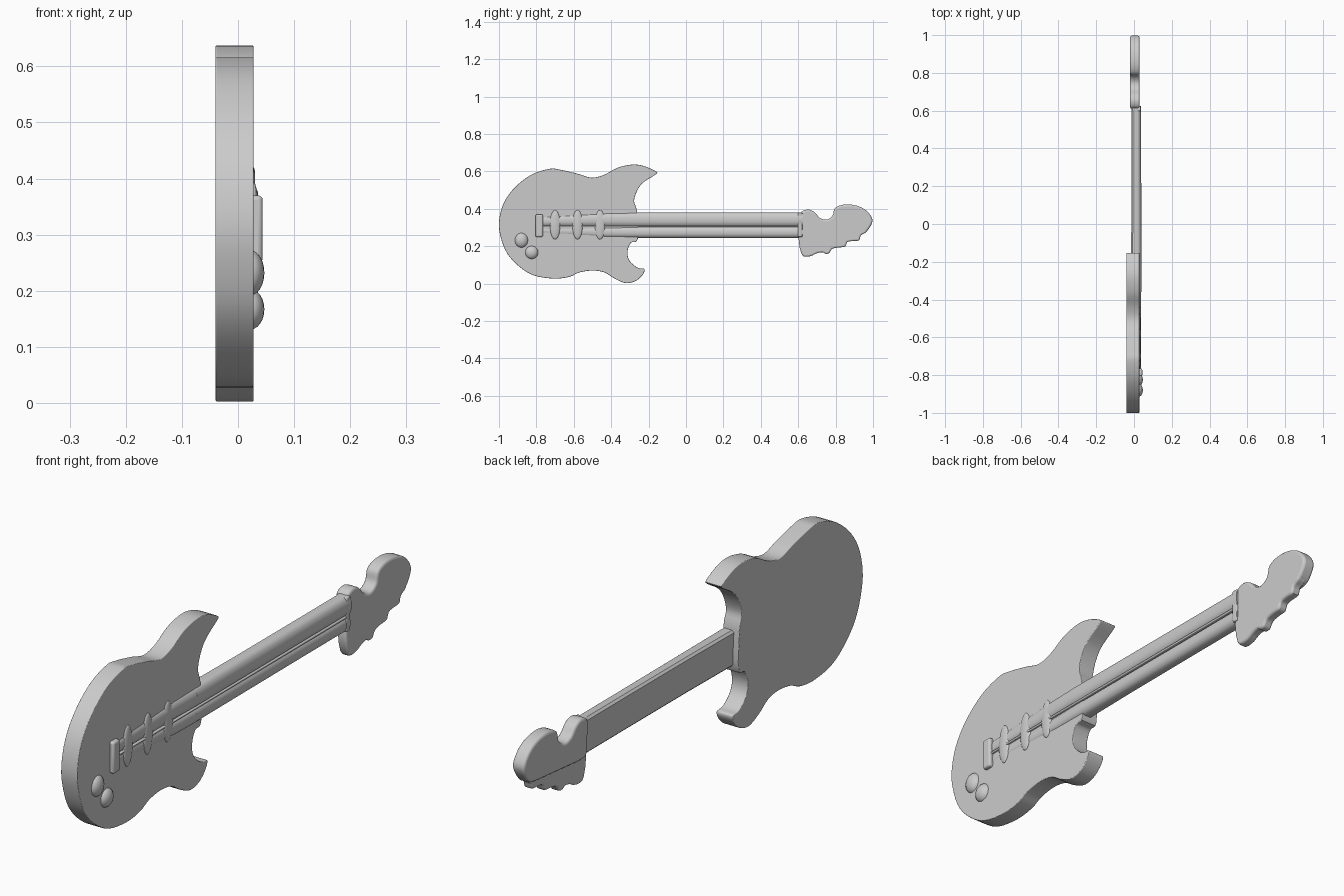
import bpy, bmesh, math
from mathutils import Vector

if "Cube" in bpy.data.objects:
    bpy.data.objects.remove(bpy.data.objects["Cube"])

grey = bpy.data.materials.new("plain grey")
grey.diffuse_color = (0.6, 0.6, 0.6, 1)
grey.use_nodes = True
grey.node_tree.nodes["Principled BSDF"].inputs["Base Color"].default_value = grey.diffuse_color


def finish(name, bm, angle=40):
    bmesh.ops.recalc_face_normals(bm, faces=bm.faces)
    me = bpy.data.meshes.new(name)
    bm.to_mesh(me)
    bm.free()
    ob = bpy.data.objects.new(name, me)
    bpy.context.collection.objects.link(ob)
    me.materials.append(grey)
    bpy.ops.object.select_all(action='DESELECT')
    ob.select_set(True)
    bpy.context.view_layer.objects.active = ob
    bpy.ops.object.shade_smooth_by_angle(angle=math.radians(angle))
    return ob


def smooth_loop(pts, steps=4):
    """Closed Catmull-Rom curve through the points."""
    out, n = [], len(pts)
    p = [Vector(q) for q in pts]
    for i in range(n):
        a, b, c, d = p[i - 1], p[i], p[(i + 1) % n], p[(i + 2) % n]
        for k in range(steps):
            t = k / steps
            out.append(0.5 * (2 * b + (c - a) * t + (2 * a - 5 * b + 4 * c - d) * t * t
                              + (3 * b - a - 3 * c + d) * t ** 3))
    return out


def slab(name, loop, x0, x1, bevel):
    """Plate with a (y, z) outline, from x0 to x1, with rounded rims."""
    bm = bmesh.new()
    f = bm.faces.new([bm.verts.new((x0, y, z)) for y, z in loop])
    ext = bmesh.ops.extrude_face_region(bm, geom=[f])
    for v in ext['geom']:
        if isinstance(v, bmesh.types.BMVert):
            v.co.x = x1
    ob = finish(name, bm)
    mod = ob.modifiers.new("rim", 'BEVEL')
    mod.width, mod.segments, mod.angle_limit = bevel, 3, math.radians(50)
    return ob


def loft(name, sections):
    """Skin a list of equal-length rings and cap both ends."""
    bm = bmesh.new()
    rings = [[bm.verts.new(p) for p in s] for s in sections]
    n = len(rings[0])
    for a, b in zip(rings, rings[1:]):
        for i in range(n):
            bm.faces.new((a[i], a[(i + 1) % n], b[(i + 1) % n], b[i]))
    bm.faces.new(rings[0])
    bm.faces.new(rings[-1])
    return finish(name, bm)


def dome(name, loc, size):
    bm = bmesh.new()
    bmesh.ops.create_uvsphere(bm, u_segments=20, v_segments=12, radius=1)
    for v in bm.verts:
        v.co = Vector(loc) + v.co * Vector(size)
    return finish(name, bm)


# double-horned body
body = [(-.262, .385), (-.277, .45), (-.24, .53), (-.165, .582), (-.158, .598), (-.222, .628),
        (-.286, .637), (-.366, .62), (-.436, .583), (-.505, .567), (-.58, .588), (-.676, .61),
        (-.73, .614), (-.826, .583), (-.917, .513), (-.976, .428), (-1, .33), (-.99, .246),
        (-.955, .16), (-.89, .09), (-.81, .043), (-.703, .027), (-.623, .037), (-.57, .06),
        (-.5, .07), (-.436, .06), (-.382, .027), (-.323, .003), (-.27, .014), (-.233, .046),
        (-.222, .078), (-.26, .086), (-.302, .123), (-.313, .17), (-.295, .218), (-.258, .238)]
slab("body", smooth_loop(body), -.04, .028, .012)


# neck: two rounded ridges with a groove between them
def neck_ring(y, top, back, lo=.245, hi=.38):
    mid = .305
    ring = [(back, hi - .008), (back, lo + .008), (back + .008, lo)]
    for a, b, h in ((lo, mid, top - .004), (mid, hi, top)):
        for f, drop in ((0, .016), (.12, .005), (.35, 0), (.65, 0), (.88, .005), (.97, .013)):
            ring.append((h - drop, a + (b - a) * f))
    ring += [(top - .018, hi), (back + .008, hi)]
    return [(x, y, z) for x, z in ring]


loft("neck", [neck_ring(-.30, .040, -.018), neck_ring(0, .039, -.014), neck_ring(.35, .038, -.013),
              neck_ring(.625, .038, -.013)])

# low swelling of the fingerboard over the body
loft("fingerboard_end", [neck_ring(-.77, .033, 0, .262, .36), neck_ring(-.6, .034, 0, .25, .37),
                         neck_ring(-.42, .037, 0), neck_ring(-.29, .040, 0)])

# string ridge, bridge, nut and pickups
def block(name, y0, y1, z0, z1, x0, x1, bevel):
    slab(name, [(y0, z0), (y1, z0), (y1, z1), (y0, z1)], x0, x1, bevel)


block("string_ridge", -.78, .60, .302, .310, .0, .036, .003)
block("bridge", -.805, -.765, .25, .37, .0, .044, .008)
block("nut", .598, .622, .25, .38, -.01, .036, .005)
for i, y in enumerate((-.70, -.58, -.46)):
    dome(f"pickup_{i + 1}", (y, 0, 0) and (.028, y, .315), (.010, .028, .078))

# two control knobs
dome("upper_knob", (.022, -.88, .232), (.025, .036, .040))
dome("lower_knob", (.022, -.825, .167), (.025, .036, .036))

# headstock: thick upper plate with a hooked top, thinner lower plate with tuner bumps
upper = [(.615, .30), (.612, .375), (.65, .396), (.687, .382), (.714, .353), (.75, .342),
         (.783, .362), (.797, .404), (.847, .423), (.912, .417), (.965, .39), (.997, .342),
         (.978, .294), (.944, .268), (.86, .258), (.75, .248), (.65, .24), (.62, .25)]
slab("headstock", smooth_loop(upper), -.021, .030, .01)
lower = [(.617, .28), (.617, .16), (.66, .146), (.70, .163), (.73, .168), (.745, .16), (.765, .163),
         (.78, .185), (.81, .193), (.85, .198), (.862, .222), (.89, .228), (.925, .232),
         (.935, .258), (.965, .278), (.95, .31), (.80, .31)]
slab("headstock_lower", smooth_loop(lower, 3), -.008, .030, .008)
